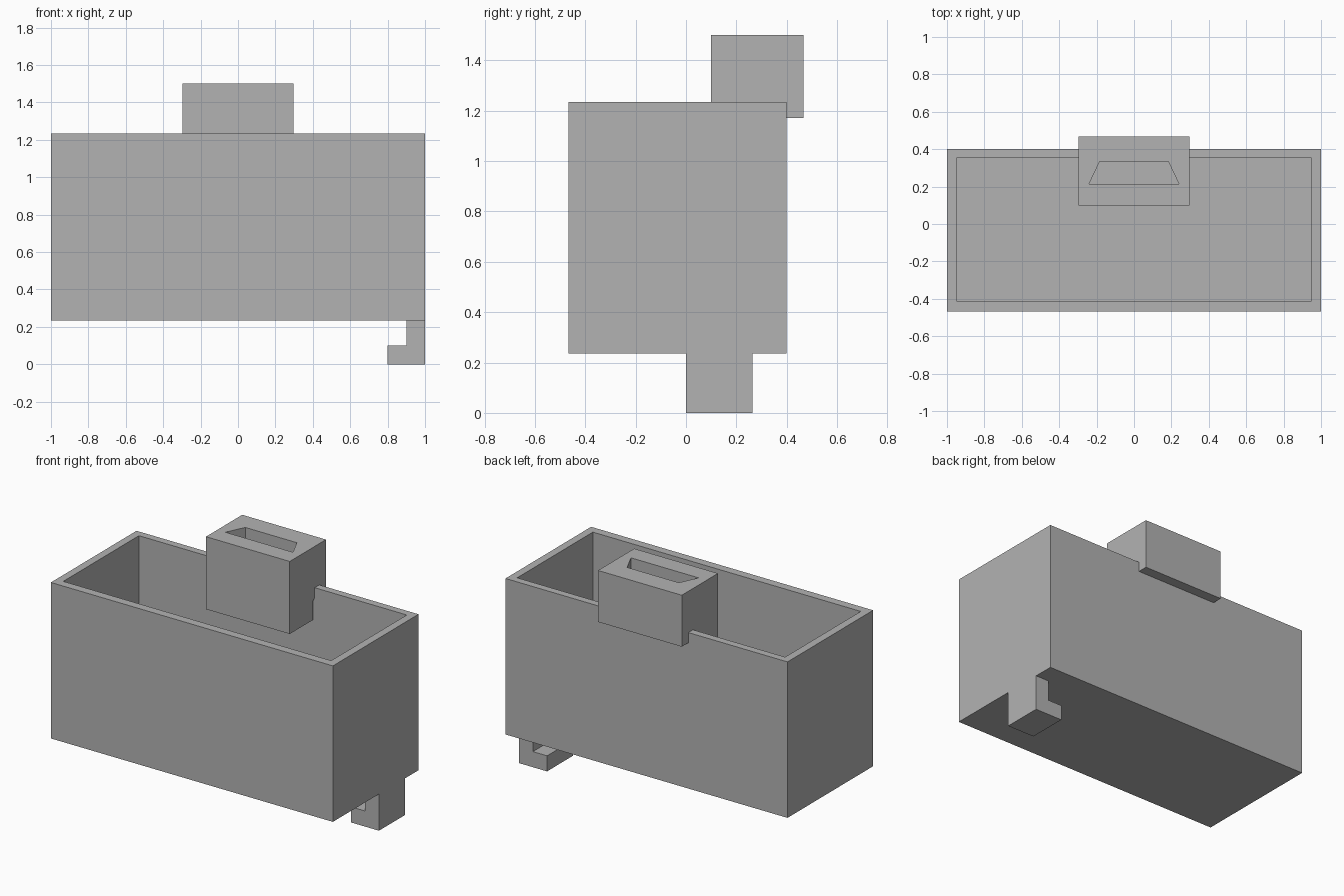
import bpy
import bmesh
from mathutils import Vector

default = bpy.data.objects.get("Cube")
if default:
    bpy.data.objects.remove(default, do_unlink=True)

# Single material
grey = bpy.data.materials.new("light_grey_plastic")
grey.use_nodes = True
COLOUR = (0.45, 0.45, 0.45, 1)
grey.diffuse_color = COLOUR
grey.node_tree.nodes["Principled BSDF"].inputs["Base Color"].default_value = COLOUR


def prism(profile, axis, start, end):
    """Extrude a 2D profile along x or y."""
    bm = bmesh.new()

    def place(a, b, t):
        return (t, a, b) if axis == "x" else (a, t, b)

    near = [bm.verts.new(place(a, b, start)) for a, b in profile]
    far = [bm.verts.new(place(a, b, end)) for a, b in profile]
    bm.faces.new(near)
    bm.faces.new(far)
    for i in range(len(near)):
        j = (i + 1) % len(near)
        bm.faces.new((near[i], near[j], far[j], far[i]))
    bmesh.ops.recalc_face_normals(bm, faces=bm.faces[:])
    bm.normal_update()
    return bm


def pocket(bm, front_y, back_y, front_half, back_half, floor):
    """Sink a four-sided opening into the top face."""
    top = max(bm.faces, key=lambda f: f.calc_center_median().z)
    for z in (top.calc_center_median().z, floor):
        bmesh.ops.inset_region(bm, faces=[top], thickness=0.005)
        centre = top.calc_center_median()
        for v in top.verts:
            back = v.co.y > centre.y
            half = back_half if back else front_half
            x = half if v.co.x > centre.x else -half
            v.co = Vector((x, back_y if back else front_y, z))


def finish(bm, name):
    bmesh.ops.recalc_face_normals(bm, faces=bm.faces[:])
    mesh = bpy.data.meshes.new(name)
    bm.to_mesh(mesh)
    bm.free()
    mesh.materials.append(grey)
    obj = bpy.data.objects.new(name, mesh)
    bpy.context.collection.objects.link(obj)


# Open storage box
BASE, RIM = 0.235, 1.235
box = prism([(-0.467, BASE), (0.4, BASE), (0.4, RIM), (-0.467, RIM)], "x", -1, 1)
pocket(box, -0.413, 0.353, 0.95, 0.95, BASE + 0.05)
finish(box, "storage_box")

# Clip hooked over the back wall, with a dovetail slot in its top
clip = prism([(0.1, 1.035), (0.335, 1.035), (0.335, 1.158), (0.353, 1.17),
              (0.467, 1.17), (0.467, 1.5), (0.1, 1.5)], "x", -0.297, 0.297)
pocket(clip, 0.215, 0.335, 0.24, 0.183, 1.2)
finish(clip, "wall_clip")

# L-shaped hook under the box
hook = prism([(0.8, 0), (1, 0), (1, BASE), (0.9, BASE), (0.9, 0.1), (0.8, 0.1)],
             "y", 0, 0.265)
finish(hook, "bottom_hook")
